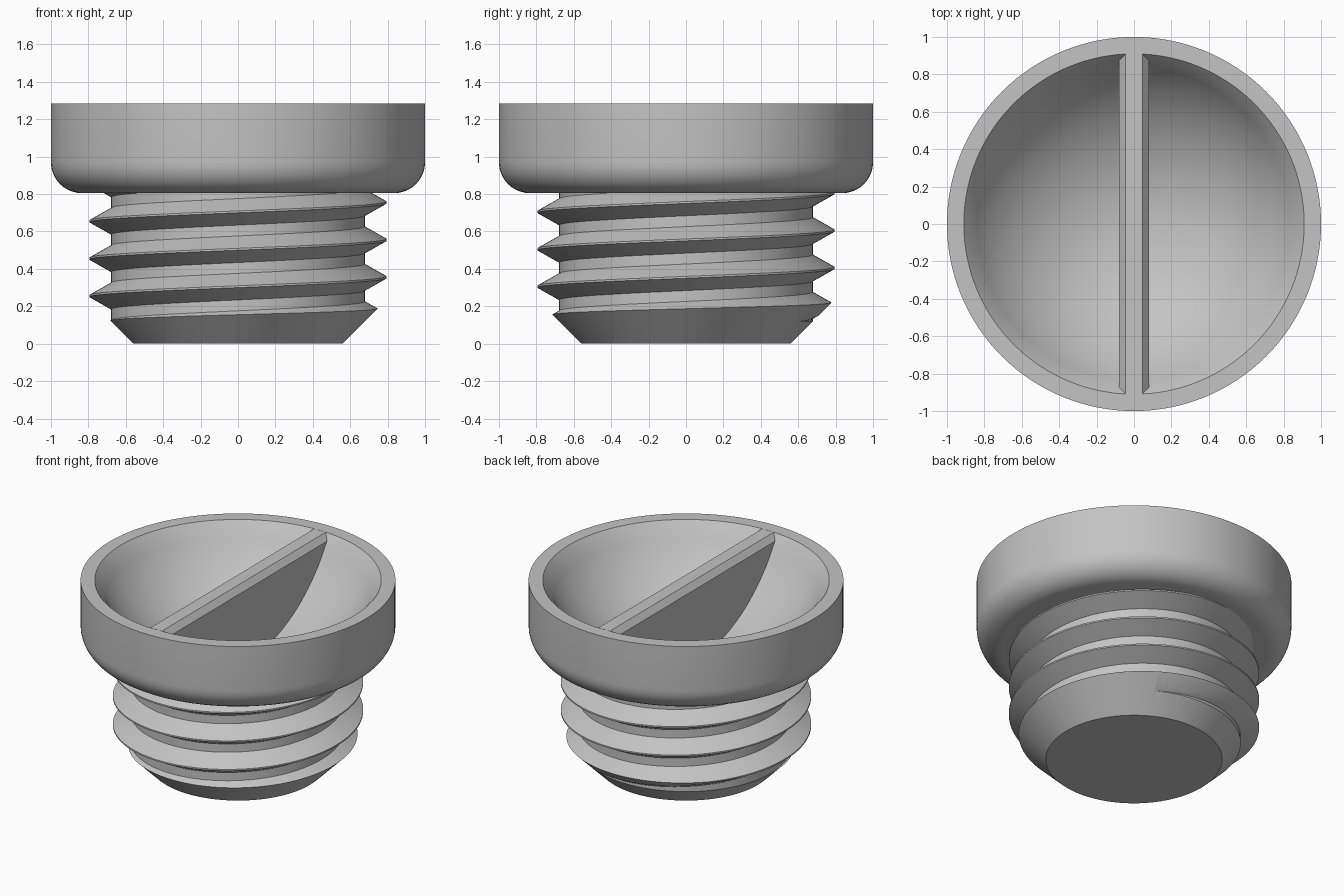
import bpy
import bmesh
from math import sin, cos, pi, asin, sqrt, radians
from mathutils import Vector

SEGMENTS = 128
TOP = 1.285

cube = bpy.data.objects.get("Cube")
if cube:
    bpy.data.objects.remove(cube)

grey = bpy.data.materials.new("plain grey")
grey.use_nodes = True
GREY = (0.55, 0.55, 0.55, 1)
grey.diffuse_color = GREY
grey.node_tree.nodes["Principled BSDF"].inputs["Base Color"].default_value = GREY


def make_object(name, bm):
    bmesh.ops.recalc_face_normals(bm, faces=bm.faces[:])
    mesh = bpy.data.meshes.new(name)
    bm.to_mesh(mesh)
    bm.free()
    mesh.materials.append(grey)
    obj = bpy.data.objects.new(name, mesh)
    bpy.context.collection.objects.link(obj)
    return obj


def activate(obj):
    bpy.ops.object.select_all(action='DESELECT')
    obj.select_set(True)
    bpy.context.view_layer.objects.active = obj


def smooth(obj):
    activate(obj)
    bpy.ops.object.shade_smooth_by_angle(angle=radians(28))


def lathe(name, profile):
    """Turn an (r, z) profile that starts and ends on the axis."""
    bm = bmesh.new()
    verts = [bm.verts.new((r, 0, z)) for r, z in profile]
    edges = [bm.edges.new(pair) for pair in zip(verts, verts[1:])]
    bmesh.ops.spin(bm, geom=verts + edges, cent=(0, 0, 0), axis=(0, 0, 1),
                   angle=2 * pi, steps=SEGMENTS, use_merge=True)
    bmesh.ops.remove_doubles(bm, verts=bm.verts[:], dist=1e-5)
    return make_object(name, bm)


# Head: rounded lower rim, chamfered mouth and a spherical bowl
FILLET, UNDERSIDE = 0.165, 0.805
centre_z = TOP + 0.46
bowl_radius = sqrt(0.86 ** 2 + 0.52 ** 2)
start = asin(0.86 / bowl_radius)
profile = [(0, 0.70), (0.40, 0.70), (0.60, UNDERSIDE)]
for i in range(11):
    a = pi / 2 * i / 10
    profile.append((1 - FILLET + FILLET * sin(a), UNDERSIDE + FILLET * (1 - cos(a))))
profile += [(1, TOP), (0.91, TOP)]
for i in range(25):
    a = start * (1 - i / 24)
    profile.append((bowl_radius * sin(a), centre_z - bowl_radius * cos(a)))
head = lathe("head", profile)
smooth(head)

# Grip blade: chamfered bar across the bowl, tapering into the head
bm = bmesh.new()
rows = [(0.045, 0.908, TOP), (0.08, 0.88, TOP - 0.04), (0.08, 0.55, 0.72)]
rings = [[bm.verts.new((sx * x, sy * y, z))
          for sx, sy in ((-1, -1), (1, -1), (1, 1), (-1, 1))] for x, y, z in rows]
for upper, lower in zip(rings, rings[1:]):
    for i in range(4):
        j = (i + 1) % 4
        bm.faces.new((upper[i], upper[j], lower[j], lower[i]))
bm.faces.new(rings[0])
bm.faces.new(rings[-1])
make_object("grip_blade", bm)

# Threaded shank: right-handed helical ridge on a core
PITCH, ROOT, CREST = 0.2, 0.678, 0.795
tooth = [(-0.071, ROOT), (-0.005, CREST), (0.005, CREST), (0.071, ROOT)]
helix = [(r, 0.355 + PITCH * turn + dz) for turn in range(-3, 4) for dz, r in tooth]
count, step = len(helix), len(tooth)
bm = bmesh.new()
grid = []
for j in range(SEGMENTS):
    a = 2 * pi * j / SEGMENTS
    lift = PITCH * j / SEGMENTS
    grid.append([bm.verts.new((r * cos(a), r * sin(a), z + lift)) for r, z in helix])
for j in range(SEGMENTS):
    # The last column joins the first one a full turn higher
    last = j == SEGMENTS - 1
    nxt, shift = (grid[0], step) if last else (grid[j + 1], 0)
    for i in range(count - 1 - shift):
        bm.faces.new((grid[j][i], nxt[i + shift], nxt[i + 1 + shift], grid[j][i + 1]))
open_edges = [e for e in bm.edges if e.is_boundary]
caps = bm.verts.new((0, 0, -0.2)), bm.verts.new((0, 0, 1.1))
for e in open_edges:
    bm.faces.new((*e.verts, caps[e.verts[0].co.z > 0.4]))
shank = make_object("threaded_shank", bm)

# Trim the shank with a chamfered tip, kept clear of the bowl above
trimmer = lathe("shank_trimmer", [(0, 0), (0.56, 0), (0.90, 0.34), (0.90, 0.83),
                                  (0.50, 0.83), (0.30, 0.70), (0, 0.70)])
trimmer.hide_render = True
cut = shank.modifiers.new("tip chamfer", 'BOOLEAN')
cut.operation = 'INTERSECT'
cut.solver = 'EXACT'
cut.object = trimmer
activate(shank)
bpy.ops.object.modifier_apply(modifier=cut.name)
bpy.data.objects.remove(trimmer)
smooth(shank)
